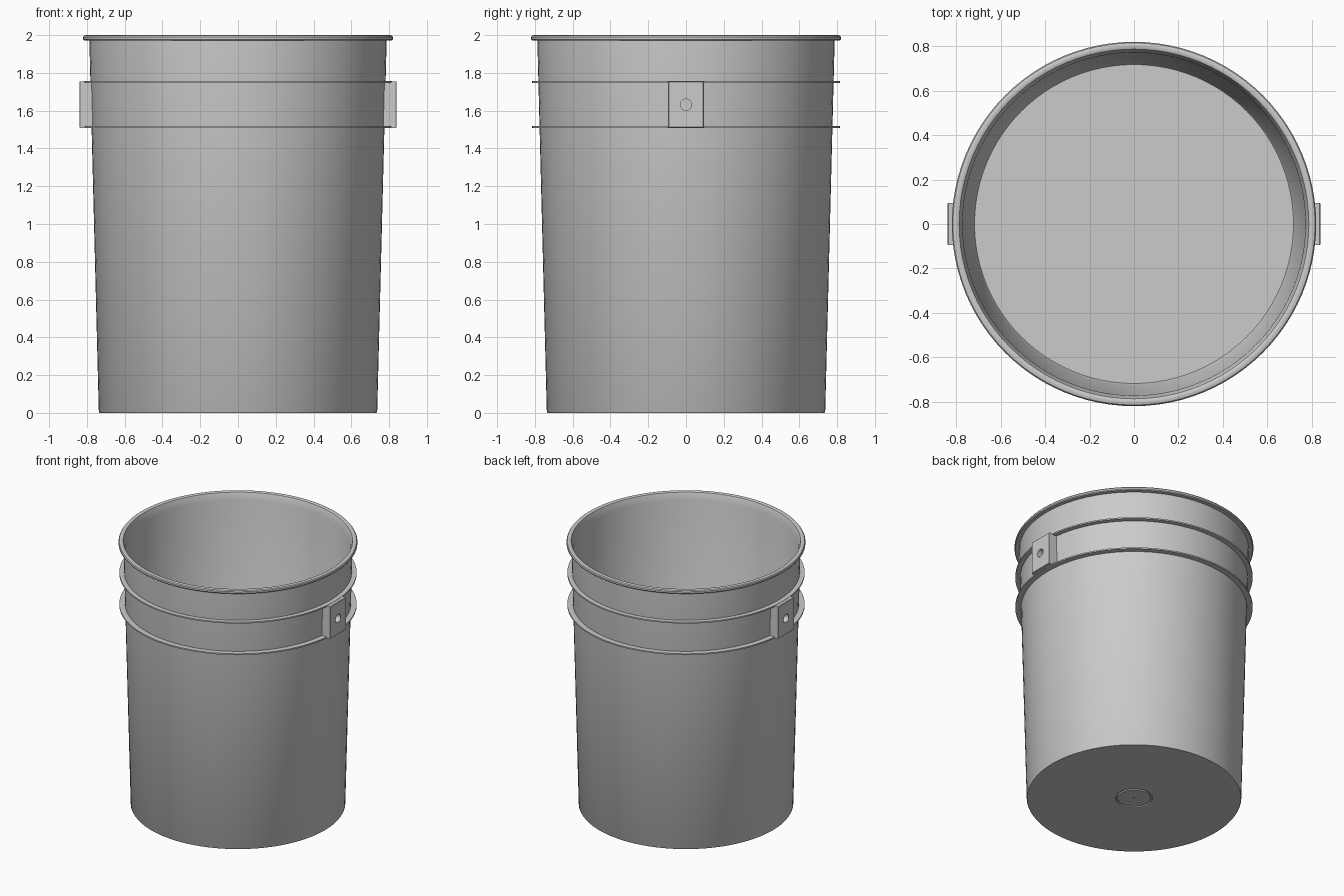
import bpy, bmesh, math

if "Cube" in bpy.data.objects:
    bpy.data.objects.remove(bpy.data.objects["Cube"])

SEG = 96


def lathe(name, profile, closed=False):
    """Revolve (radius, z) points around z; radius 0 makes a pole."""
    bm = bmesh.new()
    rings = []
    for r, z in profile:
        if r == 0:
            rings.append([bm.verts.new((0, 0, z))] * SEG)
        else:
            rings.append([bm.verts.new((r * math.cos(2 * math.pi * i / SEG),
                                        r * math.sin(2 * math.pi * i / SEG), z))
                          for i in range(SEG)])
    pairs = list(zip(rings, rings[1:]))
    if closed:
        pairs.append((rings[-1], rings[0]))
    for a, b in pairs:
        for i in range(SEG):
            j = (i + 1) % SEG
            bm.faces.new(list(dict.fromkeys((a[i], a[j], b[j], b[i]))))
    return finish(name, bm)


def finish(name, bm):
    bmesh.ops.recalc_face_normals(bm, faces=bm.faces)
    mesh = bpy.data.meshes.new(name)
    bm.to_mesh(mesh)
    bm.free()
    obj = bpy.data.objects.new(name, mesh)
    bpy.context.collection.objects.link(obj)
    bpy.context.view_layer.objects.active = obj
    for o in bpy.context.selected_objects:
        o.select_set(False)
    obj.select_set(True)
    bpy.ops.object.shade_smooth_by_angle(angle=math.radians(35))
    return obj


# Tapered shell: underside with ring groove and gate mark, outer wall, rolled lip, inner wall, floor
lathe("bucket_body", [
    (0, 0.006), (0.007, 0.006), (0.007, 0), (0.114, 0), (0.116, 0.008),
    (0.126, 0.008), (0.128, 0), (0.733, 0), (0.737, 0.006),
    (0.787, 1.972), (0.815, 1.972), (0.82, 1.978), (0.82, 1.990), (0.815, 1.997),
    (0.806, 2.0), (0.795, 2.0), (0.787, 1.996), (0.783, 1.985), (0.772, 1.94),
    (0.726, 0.035), (0.718, 0.02), (0, 0.02)])

# Two thin stiffening flanges
for name, z in (("lower_flange", 1.513), ("upper_flange", 1.752)):
    lathe(name, [(0.768, z - 0.005), (0.815, z - 0.005),
                 (0.815, z + 0.005), (0.768, z + 0.005)], closed=True)


# Handle lugs with a blind round pivot hole, one on each side
def lug(name, side):
    x0, x1, xh, zc, hr, n = 0.768, 0.84, 0.785, 1.632, 0.03, 32
    hy, hz = 0.095, 0.123
    bm = bmesh.new()

    def loop(x, fn):
        return [bm.verts.new((side * x, *fn(math.pi / 4 + 2 * math.pi * i / n)))
                for i in range(n)]

    def circle(a):
        return hr * math.cos(a), zc + hr * math.sin(a)

    def square(s):
        def fn(a):
            m = max(abs(math.cos(a)), abs(math.sin(a)))
            return (hy - s) * math.cos(a) / m, zc + (hz - s) * math.sin(a) / m
        return fn

    loops = [loop(x0, square(0)), loop(x1 - 0.004, square(0)),
             loop(x1, square(0.004)), loop(x1, circle), loop(xh, circle)]
    for a, b in zip(loops, loops[1:]):
        for i in range(n):
            j = (i + 1) % n
            bm.faces.new((a[i], a[j], b[j], b[i]))
    bm.faces.new(loops[0])
    bm.faces.new(loops[-1])
    finish(name, bm)


lug("right_handle_lug", 1)
lug("left_handle_lug", -1)
